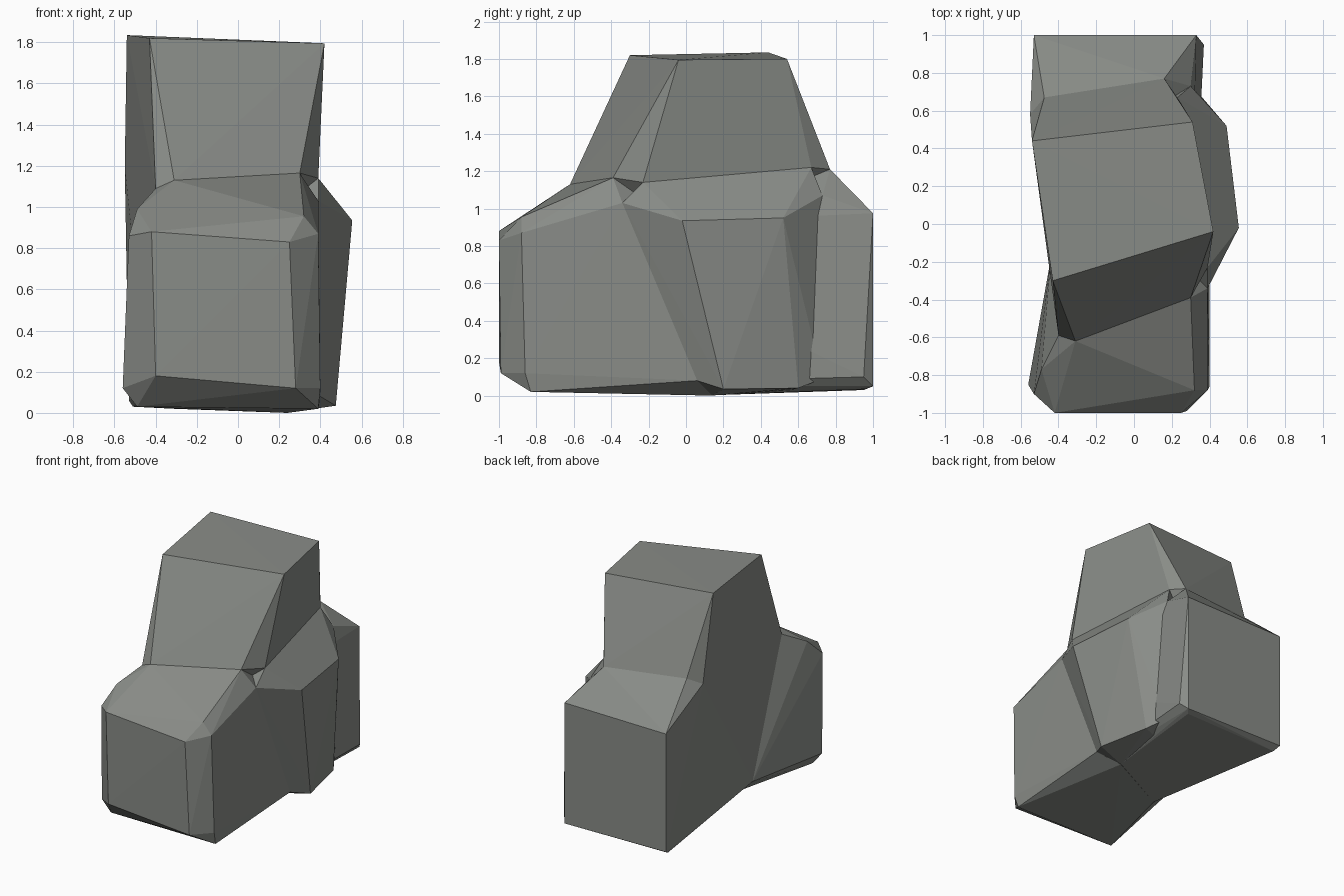
import bpy, bmesh

stone = bpy.data.materials.new("grey stone")
stone.diffuse_color = (0.25, 0.262, 0.243, 1)


def chunk(name, points):
    """Convex faceted lump of rock around a few corner points."""
    bm = bmesh.new()
    for p in points:
        bm.verts.new(p)
    res = bmesh.ops.convex_hull(bm, input=bm.verts[:])
    inner = [g for g in res["geom_interior"] if isinstance(g, bmesh.types.BMVert)]
    bmesh.ops.delete(bm, geom=inner, context='VERTS')
    bmesh.ops.recalc_face_normals(bm, faces=bm.faces[:])
    me = bpy.data.meshes.new(name)
    bm.to_mesh(me)
    bm.free()
    me.materials.append(stone)
    ob = bpy.data.objects.new(name, me)
    bpy.context.collection.objects.link(ob)
    return ob


# front block with chamfered corners
front = chunk("boulder", [
    (-.43, -.97, .89), (-.42, -1, .88), (.25, -1, .83), (.28, -.99, .12), (-.40, -1, .18),
    (-.53, -.90, .86), (-.56, -.85, .12), (-.49, -.84, .03), (-.49, -.77, .99),
    (.39, -.88, .87), (.40, -.86, .12), (.39, -.83, .02), (.32, -.88, .955),
    (-.31, -.62, 1.13), (-.40, -.59, 1.09), (.30, -.39, 1.165), (.39, -.34, 1.03),
    (.40, .06, .08), (.24, .14, .0), (-.44, -.18, .127), (-.31, -.15, .02),
    (.1, .2, 1.0)])

# rear block, turned against the front one
rear = chunk("rear_block", [
    (-.53, 1, .965), (.33, 1, .975), (-.53, 1, .06), (.33, 1, .05), (.37, .95, .10),
    (-.51, .95, .03), (.30, .96, .035), (.30, .73, 1.07), (.31, .73, .09),
    (.16, .77, 1.21), (-.475, .67, 1.25), (-.55, .58, 1.195), (-.40, -.59, 1.09),
    (-.44, -.18, .127), (-.31, -.15, .02), (.24, .14, .002), (.14, .52, .02),
    (.29, -.7, .9), (.29, -.5, .06)])

# bulge on the right side
bulge = chunk("side_bulge", [
    (.555, -.02, .935), (.49, .52, .95), (.475, .20, .035), (.39, .60, .04),
    (.30, .73, 1.07), (.31, .73, .09), (.39, -.23, 1.14), (.23, .67, 1.22),
    (.39, -.34, 1.03), (.40, .06, .08), (.24, .14, .001), (.14, .52, .02),
    (-.2, .0, .1), (-.2, .5, .1), (-.2, .0, 1.1), (-.2, .5, 1.1)])

# tapered upper block
top = chunk("upper_block", [
    (-.43, -.30, 1.82), (.42, -.04, 1.795), (.31, .54, 1.80), (-.54, .44, 1.835),
    (-.31, -.62, 1.13), (.30, -.39, 1.165), (.39, -.23, 1.14), (.23, .67, 1.22),
    (.16, .77, 1.21), (-.475, .67, 1.25), (-.55, .58, 1.195), (-.40, -.59, 1.09),
    (0, .1, .5)])

# fuse the lumps into one boulder
for other in (rear, bulge, top):
    mod = front.modifiers.new("fuse", 'BOOLEAN')
    mod.operation = 'UNION'
    mod.solver = 'EXACT'
    mod.object = other
fused = bpy.data.meshes.new_from_object(
    front.evaluated_get(bpy.context.evaluated_depsgraph_get()))
front.modifiers.clear()
front.data = fused
for other in (rear, bulge, top):
    bpy.data.objects.remove(other)
